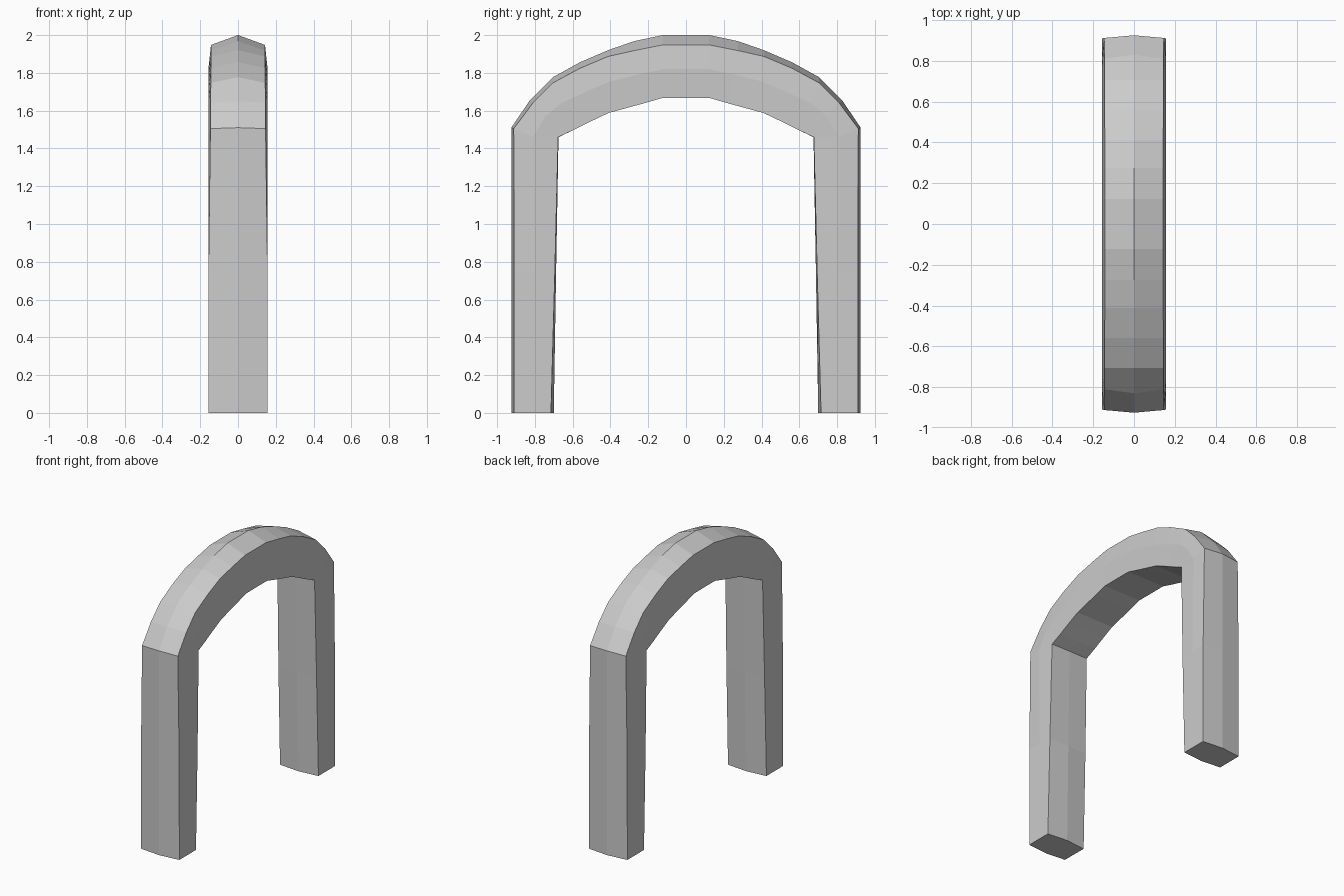
import bpy, bmesh

# Half of the arch, foot to crown. Each station gives (y, z) of
# outer ridge, outer edge, side middle, inner edge, inner ridge, then x of edge / inner edge
MID_X = 0.157
half = [
    ((0.925, 0), (0.91, 0), (0.81, 0), (0.715, 0), (0.70, 0), 0.157, 0.157),
    ((0.925, 0.75), (0.91, 0.75), (0.80, 0.74), (0.695, 0.73), (0.688, 0.73), 0.156, 0.156),
    ((0.925, 1.51), (0.912, 1.505), (0.81, 1.46), (0.677, 1.46), (0.675, 1.46), 0.146, 0.152),
    ((0.83, 1.65), (0.81, 1.642), (0.745, 1.57), (0.59, 1.50), (0.59, 1.50), 0.145, 0.152),
    ((0.705, 1.777), (0.705, 1.747), (0.66, 1.64), (0.50, 1.545), (0.50, 1.545), 0.144, 0.152),
    ((0.56, 1.857), (0.56, 1.825), (0.53, 1.70), (0.41, 1.588), (0.41, 1.588), 0.144, 0.152),
    ((0.413, 1.92), (0.413, 1.887), (0.40, 1.755), (0.31, 1.615), (0.31, 1.615), 0.143, 0.152),
    ((0.275, 1.968), (0.275, 1.918), (0.26, 1.79), (0.215, 1.641), (0.215, 1.641), 0.143, 0.152),
    ((0.123, 2.0), (0.123, 1.948), (0.123, 1.82), (0.123, 1.668), (0.123, 1.668), 0.143, 0.152),
]


def ring(bm, station, side):
    """Eight-sided cross-section, placed on the +y or -y half."""
    ridge, edge, mid, inner, inner_ridge, ex, ix = station
    points = [(0, ridge), (ex, edge), (MID_X, mid), (ix, inner),
              (0, inner_ridge), (-ix, inner), (-MID_X, mid), (-ex, edge)]
    return [bm.verts.new((x, side * y, z)) for x, (y, z) in points]


# Sweep the section from one foot over the crown to the other
bm = bmesh.new()
rings = [ring(bm, s, -1) for s in half] + [ring(bm, s, 1) for s in reversed(half)]
for a, b in zip(rings, rings[1:]):
    for i in range(8):
        j = (i + 1) % 8
        bm.faces.new((a[i], a[j], b[j], b[i]))

# Feet
bm.faces.new(rings[0])
bm.faces.new(rings[-1])
bmesh.ops.recalc_face_normals(bm, faces=bm.faces)

mesh = bpy.data.meshes.new("arch")
bm.to_mesh(mesh)
bm.free()
arch = bpy.data.objects.new("arch", mesh)
bpy.context.collection.objects.link(arch)
